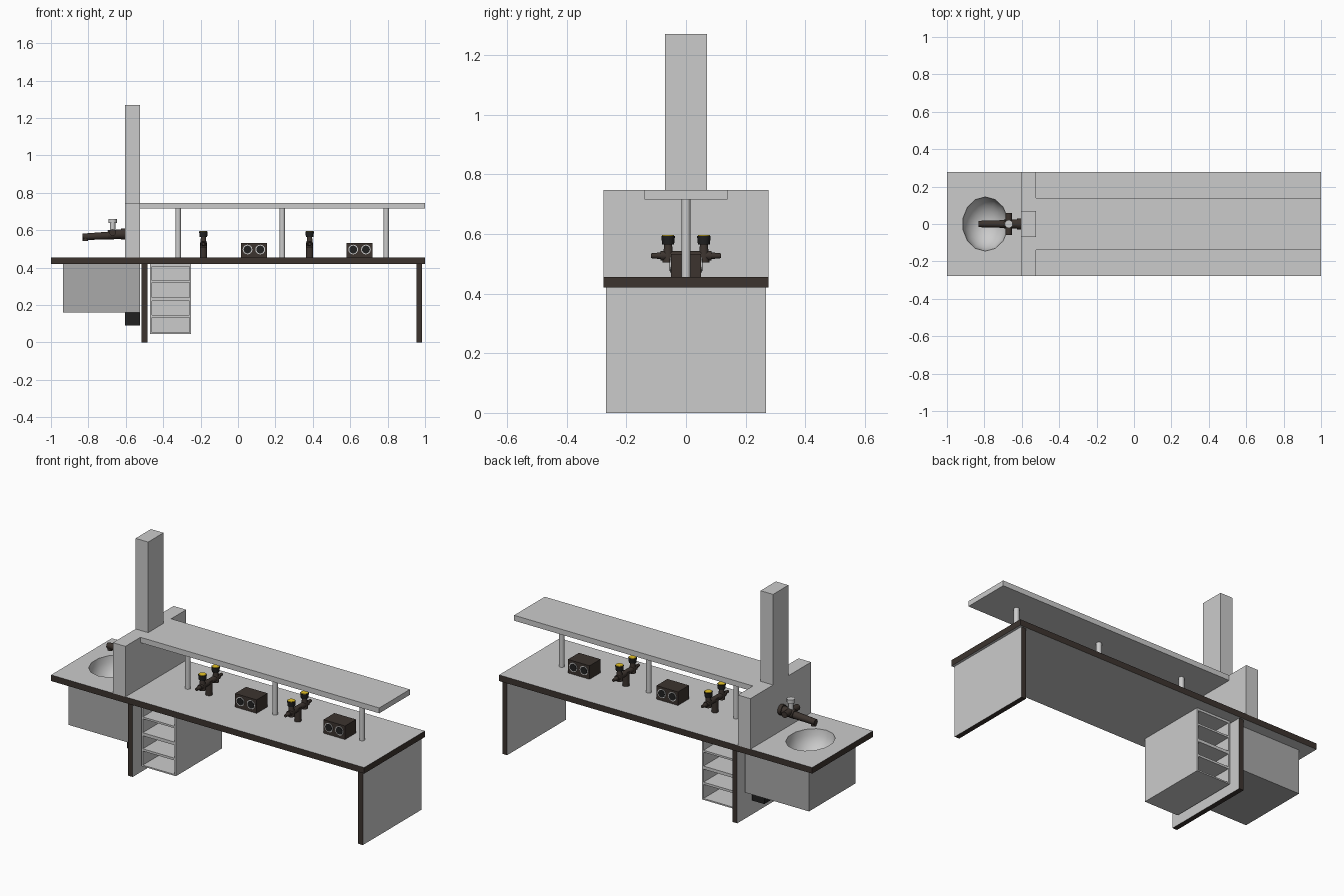
import bpy, bmesh, math
from mathutils import Vector

if "Cube" in bpy.data.objects:
    bpy.data.objects.remove(bpy.data.objects["Cube"])


def mat(name, *rgb):
    m = bpy.data.materials.new(name)
    m.diffuse_color = (*rgb, 1)
    m.use_nodes = True
    m.node_tree.nodes["Principled BSDF"].inputs["Base Color"].default_value = m.diffuse_color
    return m


GREY = mat("grey", 0.8, 0.8, 0.8)
BROWN = mat("dark_brown", 0.045, 0.034, 0.028)
BLACK = mat("black", 0.015, 0.015, 0.015)
YELLOW = mat("yellow", 0.8, 0.55, 0.02)
MID = mat("mid_grey", 0.4, 0.4, 0.4)


def add(name, bm, *mats):
    bmesh.ops.recalc_face_normals(bm, faces=bm.faces[:])
    me = bpy.data.meshes.new(name)
    bm.to_mesh(me)
    bm.free()
    for m in mats:
        me.materials.append(m)
    ob = bpy.data.objects.new(name, me)
    bpy.context.scene.collection.objects.link(ob)
    return ob


def box(name, x, y, z, m=None, edge_axis=None, open_top=False):
    """Box from (min, max) ranges; edge_axis keeps those faces grey, rims brown."""
    bm = bmesh.new()
    bmesh.ops.create_cube(bm, size=1)
    for v in bm.verts:
        v.co = Vector([r[0] + (c + 0.5) * (r[1] - r[0]) for c, r in zip(v.co, (x, y, z))])
    bm.normal_update()
    if open_top:
        top = [f for f in bm.faces if f.normal.z > 0.9]
        bmesh.ops.delete(bm, geom=top, context='FACES_ONLY')
    if edge_axis is not None:
        for f in bm.faces:
            f.material_index = 0 if abs(f.normal[edge_axis]) > 0.9 else 1
        return add(name, bm, GREY, BROWN)
    return add(name, bm, *([m] if m else []))


def rod(name, a, b, r, m=None, r2=None, seg=12):
    """Cylinder or cone from point a to point b."""
    a, b = Vector(a), Vector(b)
    bm = bmesh.new()
    bmesh.ops.create_cone(bm, cap_ends=True, segments=seg, radius1=r,
                          radius2=r if r2 is None else r2, depth=(b - a).length)
    q = Vector((0, 0, 1)).rotation_difference(b - a)
    for v in bm.verts:
        v.co = q @ v.co + (a + b) / 2
    ob = add(name, bm, *([m] if m else []))
    for p in ob.data.polygons:
        p.use_smooth = len(p.vertices) == 4
    ob.data.set_sharp_from_angle(angle=math.radians(40))
    return ob


# Worktop with an oval sink opening
TOP, UNDER, PX = 0.455, 0.42, (-0.605, -0.525)
SX, RX, RY = -0.795, 0.122, 0.145
top = box("worktop", (-1, 1), (-0.277, 0.277), (UNDER, TOP), edge_axis=2)
bm = bmesh.new()
bmesh.ops.create_cone(bm, cap_ends=True, segments=14, radius1=1, radius2=1, depth=0.2)
for v in bm.verts:
    v.co = Vector((SX + v.co.x * RX, v.co.y * RY, 0.44 + v.co.z))
cutter = add("sink_cutter", bm, GREY)
cutter.hide_render = True
mod = top.modifiers.new("sink_hole", 'BOOLEAN')
mod.operation, mod.object = 'DIFFERENCE', cutter
dg = bpy.context.evaluated_depsgraph_get()
top.data = bpy.data.meshes.new_from_object(top.evaluated_get(dg))
top.modifiers.clear()
bpy.data.objects.remove(cutter)

# Sink bowl: lower half of an ellipsoid
bm = bmesh.new()
bmesh.ops.create_uvsphere(bm, u_segments=14, v_segments=12, radius=1)
bmesh.ops.delete(bm, geom=[v for v in bm.verts if v.co.z > 0.01], context='VERTS')
for v in bm.verts:
    v.co = Vector((SX + v.co.x * RX, v.co.y * RY, TOP - 0.001 + v.co.z * 0.13))
bowl = add("sink_bowl", bm)
bowl.data.flip_normals()
for p in bowl.data.polygons:
    p.use_smooth = True
box("sink_cabinet", (-0.935, -0.525), (-0.213, 0.213), (0.16, UNDER), MID, open_top=True)
box("drain_block", PX, (-0.15, 0.15), (0.09, 0.16), BLACK)

# Leg panels
for name, x in (("left_leg_panel", -0.5), ("right_leg_panel", 0.97)):
    box(name, (x - 0.015, x + 0.015), (-0.268, 0.268), (0, UNDER), edge_axis=0)

# Open pigeonhole unit, accessible from both sides
UX, UY = (-0.47, -0.25), (-0.21, 0.21)
for i, x in enumerate(((UX[0], UX[0] + 0.009), (UX[1] - 0.009, UX[1]))):
    box(f"shelf_unit_side_{i}", x, UY, (0.045, UNDER))
inner = (UX[0] + 0.009, UX[1] - 0.009)
for i, z in enumerate(((0.045, 0.053), (0.134, 0.147), (0.222, 0.24), (0.32, 0.331), (0.407, 0.42))):
    box(f"shelf_unit_board_{i}", inner, UY, z)
box("shelf_unit_divider", inner, (-0.006, 0.006), (0.05, 0.41))

# Partition, service tower, raised shelf and its posts
box("partition", PX, (-0.277, 0.277), (TOP, 0.747))
box("service_tower", PX, (-0.07, 0.07), (0.747, 1.27))
box("raised_shelf", (-0.525, 1), (-0.14, 0.14), (0.716, 0.747))
for i, x in enumerate((-0.32, 0.237, 0.793)):
    rod(f"shelf_post_{i}", (x, 0, TOP), (x, 0, 0.716), 0.015, seg=16)

# Double gas taps
for i, x in enumerate((-0.185, 0.383)):
    rod(f"tap_post_{i}", (x, 0, TOP), (x, 0, 0.535), 0.019, BROWN)
    rod(f"tap_bar_{i}", (x, -0.085, 0.527), (x, 0.085, 0.527), 0.016, BROWN)
    for s in (-1, 1):
        y = 0.06 * s
        rod(f"tap_nozzle_{i}", (x, s * 0.08, 0.527), (x, s * 0.117, 0.527), 0.012, BROWN, 0.008)
        rod(f"tap_valve_{i}", (x, y, 0.505), (x, y, 0.567), 0.019, BROWN, 0.013)
        rod(f"tap_knob_{i}", (x, y, 0.565), (x, y, 0.593), 0.02, BLACK, 0.023)
        rod(f"tap_knob_cap_{i}", (x, y, 0.592), (x, y, 0.596), 0.02, YELLOW)

# Socket boxes with two round sockets per side
for i, x in enumerate((0.085, 0.65)):
    box(f"socket_box_{i}", (x - 0.069, x + 0.069), (-0.05, 0.05), (TOP, 0.533), BROWN)
    for s in (-1, 1):
        for dx in (-0.034, 0.034):
            c = (x + dx, 0.497)
            rod(f"socket_ring_{i}", (c[0], s * 0.048, c[1]), (c[0], s * 0.053, c[1]), 0.026, GREY, seg=16)
            rod(f"socket_face_{i}", (c[0], s * 0.049, c[1]), (c[0], s * 0.055, c[1]), 0.021, BLACK, seg=16)

# Faucet
rod("faucet_flange", (-0.605, 0, 0.58), (-0.625, 0, 0.58), 0.03, BROWN)
rod("faucet_body", (-0.615, 0, 0.58), (-0.695, 0, 0.575), 0.025, BROWN)
rod("faucet_spout", (-0.685, 0, 0.572), (-0.83, 0, 0.565), 0.021, BROWN, 0.017)
rod("faucet_tip", (-0.816, 0, 0.572), (-0.816, 0, 0.543), 0.015, BROWN)
rod("faucet_crossbar", (-0.67, -0.06, 0.588), (-0.67, 0.06, 0.588), 0.018, BROWN)
rod("faucet_stem", (-0.67, 0, 0.59), (-0.67, 0, 0.64), 0.014)
rod("faucet_knob", (-0.67, 0, 0.638), (-0.67, 0, 0.66), 0.022)
